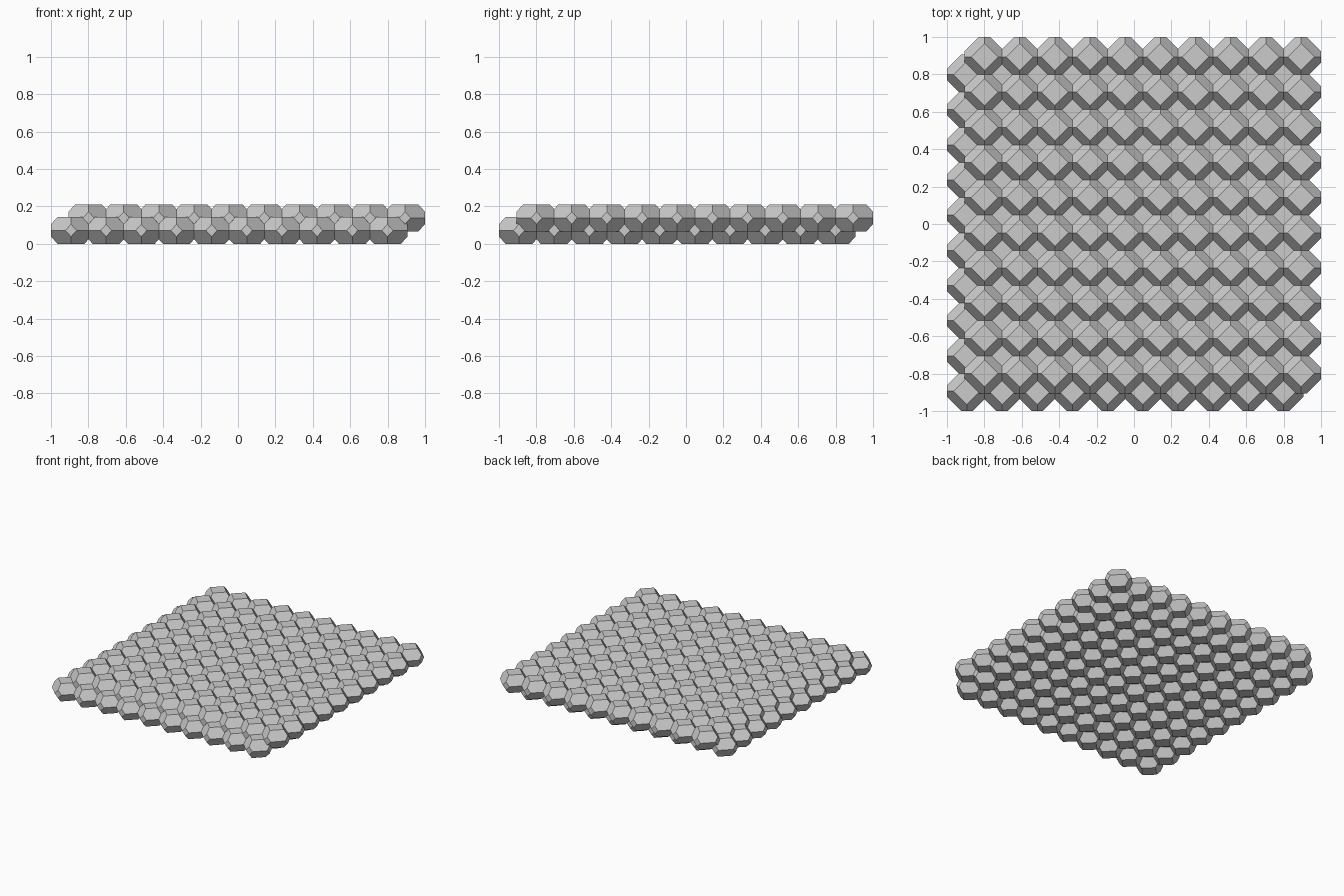
import bpy
import bmesh

cube = bpy.data.objects.get("Cube")
if cube:
    bpy.data.objects.remove(cube, do_unlink=True)

COUNT = 10         # cells per row and per column
PITCH = 0.188      # spacing inside a layer
HALF_W = 0.107     # half width of a cell
HALF_H = 0.0715    # half height of a cell
TOP = 0.072        # half diagonal of the flat top square
TIP = 0.03         # half width of the side diamonds
RISE = 0.067       # height between the layers

# One flat grey for every cell
grey = bpy.data.materials.new("stone_grey")
grey.use_nodes = True
colour = (0.6, 0.6, 0.6, 1.0)
grey.diffuse_color = colour
grey.node_tree.nodes["Principled BSDF"].inputs["Base Color"].default_value = colour


def cell_mesh():
    """Flattened truncated octahedron: square caps, diamond tips, eight hexagons."""
    tip_z = TIP * HALF_H / (HALF_W + TIP - TOP)
    points = set()
    for a in (-1, 1):
        for b in (-1, 1):
            points |= {(a * TOP, 0, b * HALF_H), (0, a * TOP, b * HALF_H),
                       (a * HALF_W, b * TIP, 0), (a * TIP, b * HALF_W, 0),
                       (a * HALF_W, 0, b * tip_z), (0, a * HALF_W, b * tip_z)}
    bm = bmesh.new()
    for p in sorted(points):
        bm.verts.new(p)
    bmesh.ops.convex_hull(bm, input=bm.verts)
    bmesh.ops.dissolve_limit(bm, angle_limit=0.03, verts=bm.verts, edges=bm.edges)
    bmesh.ops.recalc_face_normals(bm, faces=bm.faces)
    mesh = bpy.data.meshes.new("cell")
    bm.to_mesh(mesh)
    bm.free()
    mesh.materials.append(grey)
    return mesh


def add_layer(name, mesh, corner, z):
    """Square grid of cells, starting at its front right corner."""
    layer = bpy.data.objects.new(name, mesh)
    bpy.context.collection.objects.link(layer)
    layer.location = (corner, corner, z)
    for label, step in (("columns", (PITCH, 0, 0)), ("rows", (0, PITCH, 0))):
        array = layer.modifiers.new(label, 'ARRAY')
        array.count = COUNT
        array.use_relative_offset = False
        array.use_constant_offset = True
        array.constant_offset_displace = step


# Two layers, the upper one nested half a step across
mesh = cell_mesh()
start = -1 + HALF_W
add_layer("lower_cell_layer", mesh, start, HALF_H)
add_layer("upper_cell_layer", mesh, start + PITCH / 2, HALF_H + RISE)
